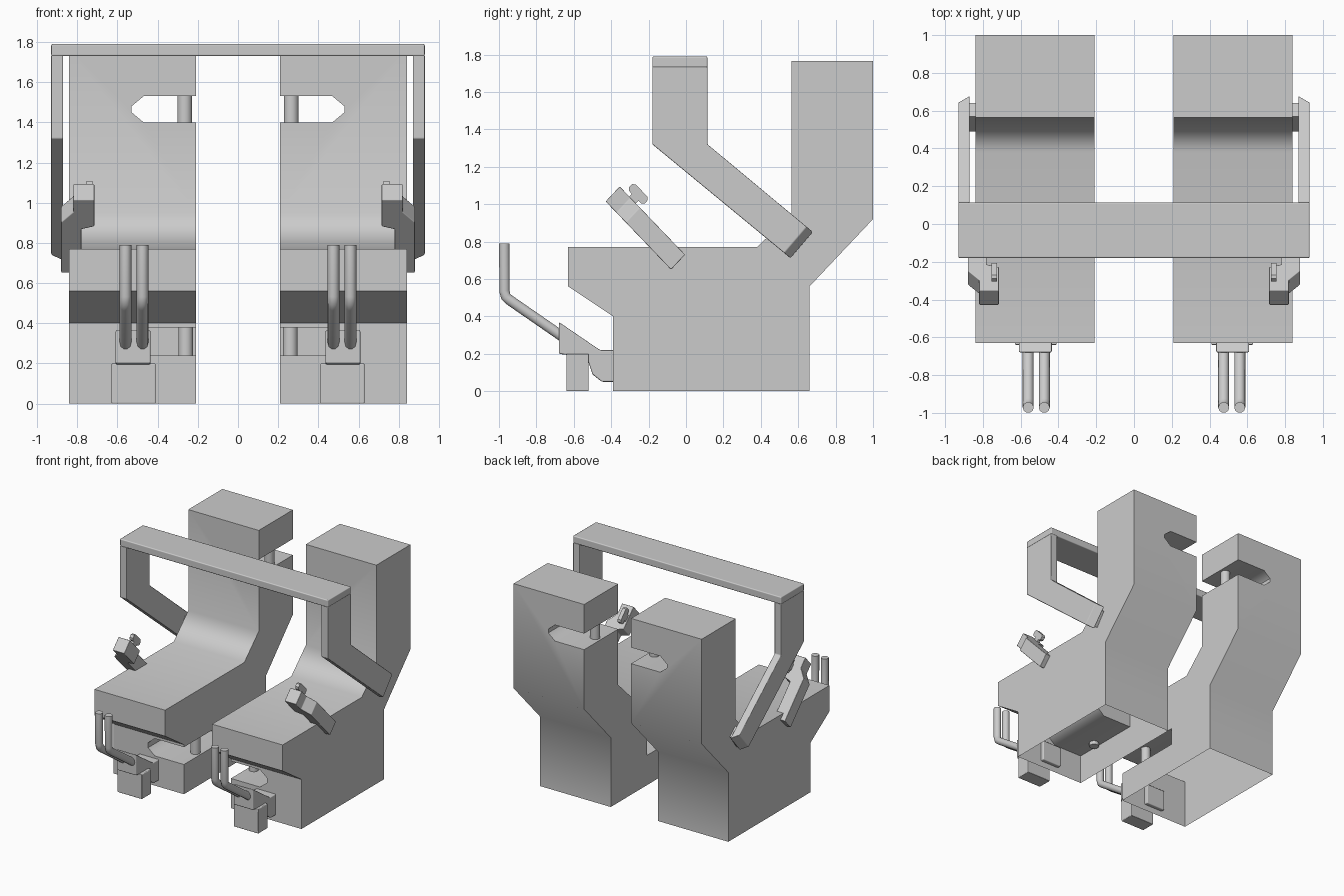
import bpy, bmesh, math
from mathutils import Vector, Matrix

cube = bpy.data.objects.get("Cube")
if cube:
    bpy.data.objects.remove(cube, do_unlink=True)

grey = bpy.data.materials.new("plain_grey")
grey.use_nodes = True
grey.diffuse_color = (0.6, 0.6, 0.6, 1)
grey.node_tree.nodes["Principled BSDF"].inputs["Base Color"].default_value = (0.6, 0.6, 0.6, 1)


def make(name, bm):
    bmesh.ops.recalc_face_normals(bm, faces=bm.faces)
    mesh = bpy.data.meshes.new(name)
    bm.to_mesh(mesh)
    bm.free()
    mesh.materials.append(grey)
    obj = bpy.data.objects.new(name, mesh)
    bpy.context.collection.objects.link(obj)
    return obj


def prism(name, points, direction):
    """Extrude a closed outline of 3D points along a vector."""
    bm = bmesh.new()
    face = bm.faces.new([bm.verts.new(p) for p in points])
    out = bmesh.ops.extrude_face_region(bm, geom=[face])
    moved = [v for v in out["geom"] if isinstance(v, bmesh.types.BMVert)]
    bmesh.ops.translate(bm, verts=moved, vec=direction)
    return make(name, bm)


def side_prism(name, outline, x0, x1):
    return prism(name, [(x0, y, z) for y, z in outline], (x1 - x0, 0, 0))


def post(name, x, y, z0, z1, radius):
    bm = bmesh.new()
    bmesh.ops.create_cone(bm, cap_ends=True, segments=16, radius1=radius, radius2=radius,
                          depth=z1 - z0, matrix=Matrix.Translation((x, y, (z0 + z1) / 2)))
    return make(name, bm)


def activate(obj):
    bpy.ops.object.select_all(action='DESELECT')
    obj.select_set(True)
    bpy.context.view_layer.objects.active = obj


def finish(obj, bevel=0, angle=35, mirror=True):
    activate(obj)
    bpy.ops.object.shade_smooth_by_angle(angle=math.radians(angle))
    if bevel:
        mod = obj.modifiers.new("soft_edges", 'BEVEL')
        mod.width, mod.segments = bevel, 2
        mod.harden_normals = True
    if mirror:
        obj.modifiers.new("both_sides", 'MIRROR')


# Seat shell: side outline with neck and shin slots, open underneath
seat = side_prism("seat", [(-.63, .77), (-.63, .56), (-.39, .40), (-.39, 0), (.66, 0), (.66, .56),
                           (1, .92), (1, 1.765), (.565, 1.765), (.565, .95), (.38, .77)], .21, .84)
for name, low, high, y0, y1 in (("neck_slot", 1.40, 1.53, .4, 1.2), ("shin_slot", .24, .38, -.5, .2)):
    outline = [(.1, low), (.47, low), (.53, low + .05), (.53, high - .05), (.47, high), (.1, high)]
    cutter = prism(name + "_cutter", [(x, y0, z) for x, z in outline], (0, y1 - y0, 0))
    cutter.hide_render = True
    activate(seat)
    mod = seat.modifiers.new(name, 'BOOLEAN')
    mod.operation, mod.object, mod.solver = 'DIFFERENCE', cutter, 'EXACT'
    bpy.ops.object.modifier_apply(modifier=mod.name)
    bpy.data.objects.remove(cutter, do_unlink=True)
bm = bmesh.new()
bm.from_mesh(seat.data)
floor = [f for f in bm.faces if f.calc_center_median().z < .001]
bmesh.ops.delete(bm, geom=floor, context='FACES')
bm.to_mesh(seat.data)
bm.free()
finish(seat, angle=50)
seat.modifiers.new("flat_shading_balance", 'WEIGHTED_NORMAL').keep_sharp = True

# Round posts inside the two slots
finish(post("neck_post", .265, .78, 1.38, 1.55, .037))
finish(post("shin_post", .26, -.17, .21, .40, .037))

# Overhead safety bar: cross piece, bent side arms and pivot pads
cross = side_prism("bar_cross_piece", [(-.18, 1.73), (.115, 1.73), (.115, 1.79), (-.18, 1.79)], -.93, .93)
finish(cross, .008, mirror=False)
arm = side_prism("bar_side_arm", [(-.18, 1.735), (-.18, 1.32), (.56, .71), (.68, .85), (.115, 1.32),
                                  (.115, 1.735)], .87, .93)
for v in arm.data.vertices:
    if v.co.z < 1 and v.co.x > .9:
        v.co.y -= .035
        v.co.z += .029
finish(arm, .006)
finish(side_prism("bar_pivot_pad", [(.49, .79), (.56, .73), (.64, .84), (.57, .90)], .83, .875))

# Angled hand grip: stepped plan extruded across its thickness
along = Vector((0, -.35, .365)).normalized()
across = Vector((0, .075, .08))
plan = [(.78, 0), (.88, 0), (.88, .35), (.82, .42), (.82, .505), (.715, .505), (.715, .32), (.78, .30)]
base = Vector((0, -.08, .65))
grip = prism("hand_grip", [base + along * u + Vector((x, 0, 0)) for x, u in plan], across)
finish(grip, .005)

# Small switch on top of the grip
normal = across.normalized()
centre = Vector((.725, -.255, 1.055))
switch = [(-.06, -.012), (-.045, -.025), (.045, -.025), (.06, -.012), (.06, .012), (.045, .025),
          (-.045, .025), (-.06, .012)]
finish(prism("switch_cap", [centre + along * a + normal * b for a, b in switch], (.03, 0, 0)))
stem = [(-.025, -.06), (.025, -.06), (.025, 0), (-.025, 0)]
finish(prism("switch_stem", [centre + along * a + normal * b for a, b in stem], (.025, 0, 0)))

# Foot bracket and its block
bracket = side_prism("foot_bracket", [(-.68, .37), (-.46, .22), (-.36, .22), (-.36, .05), (-.45, .05),
                                      (-.50, .09), (-.53, .18), (-.68, .20)], .435, .61)
finish(bracket, .008)
block = side_prism("foot_block", [(-.64, 0), (-.52, 0), (-.52, .20), (-.64, .20)], .41, .63)
finish(block, .006)

# Pair of bent foot tubes
for i, x in enumerate((.475, .56)):
    curve = bpy.data.curves.new("foot_tube", 'CURVE')
    curve.dimensions = '3D'
    curve.bevel_depth, curve.bevel_resolution, curve.use_fill_caps = .029, 3, True
    path = [(-.971, .79), (-.971, .535), (-.963, .505), (-.94, .485), (-.60, .25)]
    spline = curve.splines.new('POLY')
    spline.points.add(len(path) - 1)
    for point, (y, z) in zip(spline.points, path):
        point.co = (x, y, z, 1)
    curve.materials.append(grey)
    tube = bpy.data.objects.new("foot_tube_" + ("inner", "outer")[i], curve)
    bpy.context.collection.objects.link(tube)
    activate(tube)
    bpy.ops.object.convert(target='MESH')
    finish(bpy.context.view_layer.objects.active, angle=50)
